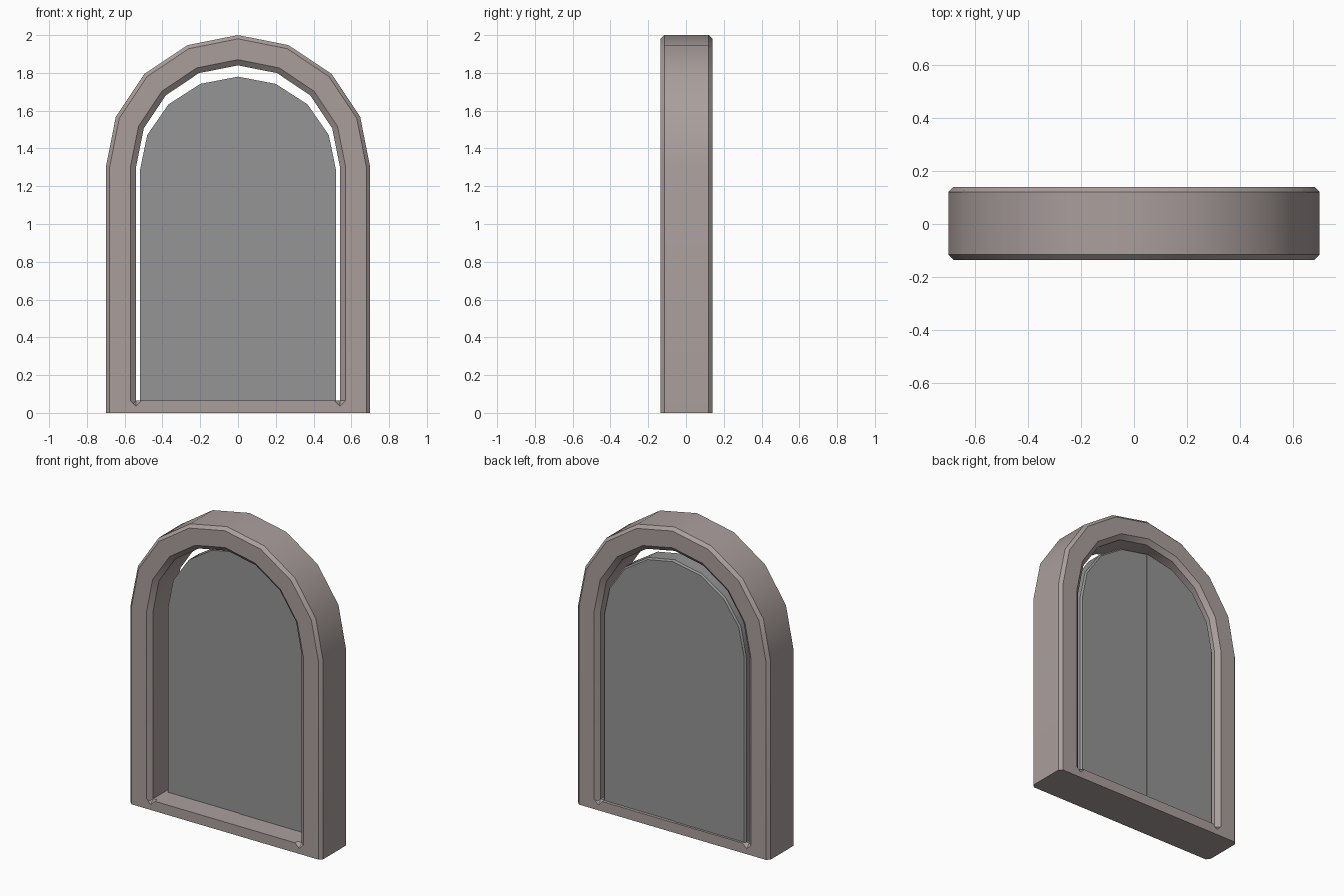
import bpy, bmesh, math

if "Cube" in bpy.data.objects:
    bpy.data.objects.remove(bpy.data.objects["Cube"])

ARCH_Z = 1.3


def material(name, rgb):
    m = bpy.data.materials.new(name)
    m.diffuse_color = (*rgb, 1)
    m.use_nodes = True
    m.node_tree.nodes["Principled BSDF"].inputs["Base Color"].default_value = m.diffuse_color
    return m


STONE = material("stone", (0.40, 0.345, 0.335))
PANEL = material("panel", (0.30, 0.30, 0.30))


def loft(name, rings, mat):
    """Skin closed rings of equal length and cap both ends."""
    bm = bmesh.new()
    vs = [[bm.verts.new(p) for p in ring] for ring in rings]
    n = len(vs[0])
    for a, b in zip(vs, vs[1:]):
        for i in range(n):
            j = (i + 1) % n
            bm.faces.new((a[i], a[j], b[j], b[i]))
    bm.faces.new(vs[0])
    bm.faces.new(vs[-1])
    bmesh.ops.recalc_face_normals(bm, faces=bm.faces)
    me = bpy.data.meshes.new(name)
    bm.to_mesh(me)
    bm.free()
    ob = bpy.data.objects.new(name, me)
    bpy.context.collection.objects.link(ob)
    me.materials.append(mat)
    bpy.ops.object.select_all(action='DESELECT')
    ob.select_set(True)
    bpy.context.view_layer.objects.active = ob
    bpy.ops.object.shade_smooth_by_angle(angle=math.radians(30))
    return ob


# Arched surround: chamfered section (radius, y) swept up, over and down
section = [(0.70, -0.115), (0.68, -0.135), (0.57, -0.135), (0.54, -0.11),
           (0.54, 0.115), (0.57, 0.14), (0.68, 0.14), (0.70, 0.12)]
rings = [[(r, y, 0) for r, y in section]]
for i in range(9):
    a = math.pi * i / 8
    rings.append([(r * math.cos(a), y, ARCH_Z + r * math.sin(a)) for r, y in section])
rings.append([(-r, y, 0) for r, y in section])
loft("arch_surround", rings, STONE)


# Sill: block whose top has small corner notches at the front and back edges
def sill_ring(y, notch_z):
    half = [(0.57, 0), (0.57, 0.065), (0.54, notch_z), (0.51, 0.065)]
    return [(x, y, z) for x, z in half] + [(-x, y, z) for x, z in reversed(half)]


loft("sill", [sill_ring(-0.135, 0.035), sill_ring(-0.11, 0.065),
              sill_ring(0.115, 0.065), sill_ring(0.14, 0.035)], STONE)


# Door leaves: two half-arch slabs with a bevelled back rim
def leaf_ring(side, y, inset):
    w, h = 0.52 - inset, 0.50 - inset
    pts = [(0, 0.055), (w, 0.055)]
    for i in range(5):
        a = math.pi * i / 8
        pts.append((w * math.cos(a), 1.28 + h * math.sin(a)))
    return [(side * x, y, z) for x, z in pts]


for name, side, shift in (("door_leaf_left", -1, 0.005), ("door_leaf_right", 1, 0.0)):
    loft(name, [leaf_ring(side, 0.01 + shift, 0), leaf_ring(side, 0.11 + shift, 0),
                leaf_ring(side, 0.12 + shift, 0.01)], PANEL)
